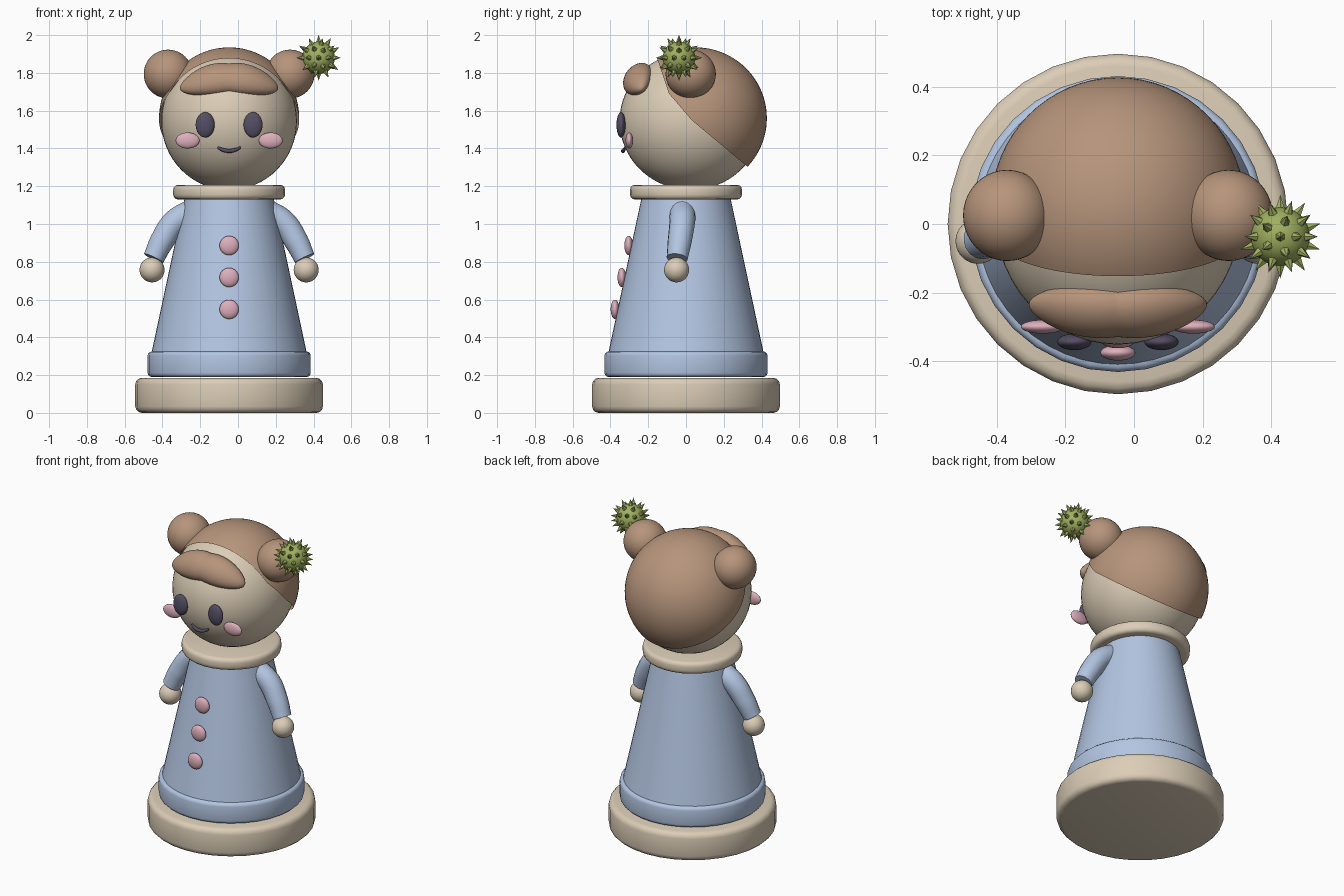
import bpy, bmesh, math
from mathutils import Vector

if "Cube" in bpy.data.objects:
    bpy.data.objects.remove(bpy.data.objects["Cube"])

CX = -0.047  # the body's axis of symmetry


def material(name, rgb):
    m = bpy.data.materials.new(name)
    m.use_nodes = True
    m.diffuse_color = (*rgb, 1)
    m.node_tree.nodes["Principled BSDF"].inputs["Base Color"].default_value = (*rgb, 1)
    return m


cream = material("cream", (0.71, 0.61, 0.47))
blue = material("soft blue", (0.45, 0.56, 0.76))
brown = material("hair brown", (0.47, 0.30, 0.20))
pink = material("pink", (0.73, 0.43, 0.50))
dark = material("dark violet", (0.09, 0.076, 0.127))
green = material("leaf green", (0.35, 0.43, 0.115))


def finish(name, bm, mat, loc=(0, 0, 0), smooth=True, angle=40):
    mesh = bpy.data.meshes.new(name)
    bmesh.ops.recalc_face_normals(bm, faces=bm.faces)
    bm.to_mesh(mesh)
    bm.free()
    mesh.materials.append(mat)
    ob = bpy.data.objects.new(name, mesh)
    ob.location = loc
    bpy.context.collection.objects.link(ob)
    if smooth:
        bpy.ops.object.select_all(action='DESELECT')
        ob.select_set(True)
        bpy.context.view_layer.objects.active = ob
        bpy.ops.object.shade_smooth_by_angle(angle=math.radians(angle))
    return ob


def sphere_mesh(radii, u=40, v=24):
    bm = bmesh.new()
    bmesh.ops.create_uvsphere(bm, u_segments=u, v_segments=v, radius=1)
    bmesh.ops.scale(bm, vec=radii, verts=bm.verts)
    return bm


def ellipsoid(name, mat, loc, radii, u=40, v=24):
    return finish(name, sphere_mesh(radii, u, v), mat, loc)


def drum(name, mat, z0, z1, r0, r1, bevel, sides):
    """Upright cylinder or cone with rounded rims."""
    bm = bmesh.new()
    bmesh.ops.create_cone(bm, cap_ends=True, segments=sides, radius1=r0, radius2=r1, depth=z1 - z0)
    if bevel:
        rims = [e for e in bm.edges if abs(e.verts[0].co.z - e.verts[1].co.z) < 1e-5]
        bmesh.ops.bevel(bm, geom=rims, offset=bevel, segments=3, profile=0.5, affect='EDGES')
    return finish(name, bm, mat, (CX, 0, (z0 + z1) / 2))


def tube(name, mat, points, radii):
    """Round tube along a smooth path, made from a curve."""
    cu = bpy.data.curves.new(name, 'CURVE')
    cu.dimensions = '3D'
    cu.bevel_depth = 1
    cu.bevel_resolution = 6
    cu.use_fill_caps = True
    sp = cu.splines.new('BEZIER')
    sp.bezier_points.add(len(points) - 1)
    for bp, p, r in zip(sp.bezier_points, points, radii):
        bp.co = p
        bp.radius = r
        bp.handle_left_type = bp.handle_right_type = 'AUTO'
    tmp = bpy.data.objects.new(name + " path", cu)
    bpy.context.collection.objects.link(tmp)
    bpy.context.view_layer.update()
    mesh = bpy.data.meshes.new_from_object(tmp.evaluated_get(bpy.context.evaluated_depsgraph_get()))
    bm = bmesh.new()
    bm.from_mesh(mesh)
    bmesh.ops.remove_doubles(bm, verts=bm.verts, dist=1e-5)
    bpy.data.objects.remove(tmp)
    bpy.data.meshes.remove(mesh)
    return finish(name, bm, mat)


# Body
drum("base", cream, 0, 0.185, 0.497, 0.497, 0.035, 32)
drum("skirt_hem", blue, 0.19, 0.325, 0.432, 0.432, 0.022, 32)
drum("skirt", blue, 0.30, 1.14, 0.415, 0.235, 0, 48)
drum("collar", cream, 1.13, 1.207, 0.296, 0.296, 0.025, 32)

# Head
ellipsoid("head", cream, (CX, 0.025, 1.545), (0.359, 0.377, 0.365), 48, 32)

# Hair cap: trimmed along a bent hairline running from the crown to the nape
hair_c = Vector((CX, 0.05, 1.56))
bm = sphere_mesh((0.371, 0.378, 0.375), 64, 48)
hairline = [(-0.15, 1.87), (-0.09, 1.69), (0.03, 1.55), (0.30, 1.325)]
for (ya, za), (yb, zb) in zip(hairline, hairline[1:]):
    bmesh.ops.bisect_plane(bm, geom=bm.verts[:] + bm.edges[:] + bm.faces[:],
                           plane_co=Vector((CX, ya, za)) - hair_c,
                           plane_no=(0, za - zb, yb - ya), clear_inner=True)
finish("hair_cap", bm, brown, hair_c)

# Fringe: a blunt roll bent down and back at its ends
bm = sphere_mesh((1, 1, 1), 48, 32)
for v in bm.verts:
    x, y, z = v.co
    full = 1 + 0.12 * (1 - abs(x)) * abs(x) * 4
    z = z * full * 0.08
    v.co = (x * 0.26, y * full * 0.072 + 0.25 * z + 0.02 * x * x, z - 0.05 * x * x)
finish("fringe", bm, brown, (CX, -0.255, 1.77))

# Mirrored parts
for side, s in (("left", 1), ("right", -1)):
    def at(x, y, z):
        return (CX + s * x, y, z)
    ellipsoid(side + "_hair_bun", brown, at(0.323, 0.025, 1.794), (0.129, 0.133, 0.129))
    ellipsoid(side + "_eye", dark, at(0.127, -0.344, 1.525), (0.05, 0.024, 0.067))
    ellipsoid(side + "_cheek", pink, at(0.22, -0.3, 1.442), (0.063, 0.02, 0.042))
    ellipsoid(side + "_shoulder", blue, at(0.2, -0.018, 1.06), (0.07, 0.07, 0.07))
    tube(side + "_sleeve", blue,
         [at(0.2, -0.018, 1.06), at(0.285, -0.02, 1.01), at(0.355, -0.033, 0.91), at(0.4, -0.047, 0.818)],
         (0.07, 0.068, 0.064, 0.056))
    ellipsoid(side + "_hand", cream, at(0.408, -0.05, 0.757), (0.066, 0.066, 0.066))

# Smile
tube("mouth", dark,
     [(CX + t * 0.06, -0.333 + 0.012 * t * t, 1.387 + 0.018 * t * t) for t in (-1, -0.5, 0, 0.5, 1)],
     (0.006, 0.01, 0.011, 0.01, 0.006))

# Buttons down the front
for i, z in enumerate((0.886, 0.717, 0.548)):
    y = -(0.415 - (z - 0.30) * 0.18 / 0.84) - 0.014
    ellipsoid(f"button_{i + 1}", pink, (CX, y, z), (0.051, 0.023, 0.051), 32, 20)

# Spiky ball on the left bun
bm = bmesh.new()
bmesh.ops.create_icosphere(bm, subdivisions=2, radius=1)
directions = [v.co.normalized() for v in bm.verts]
bm.free()
ball = (0.427, -0.037, 1.88)
ellipsoid("spiky_ball", green, ball, (0.086, 0.086, 0.086), 32, 20)
bm = bmesh.new()
for d in directions:
    cone = bmesh.ops.create_cone(bm, cap_ends=True, segments=6, radius1=0.017, radius2=0, depth=0.045)
    bmesh.ops.rotate(bm, verts=cone["verts"], matrix=d.to_track_quat('Z', 'Y').to_matrix())
    bmesh.ops.translate(bm, verts=cone["verts"], vec=d * 0.1)
finish("ball_spikes", bm, green, ball, smooth=False)
